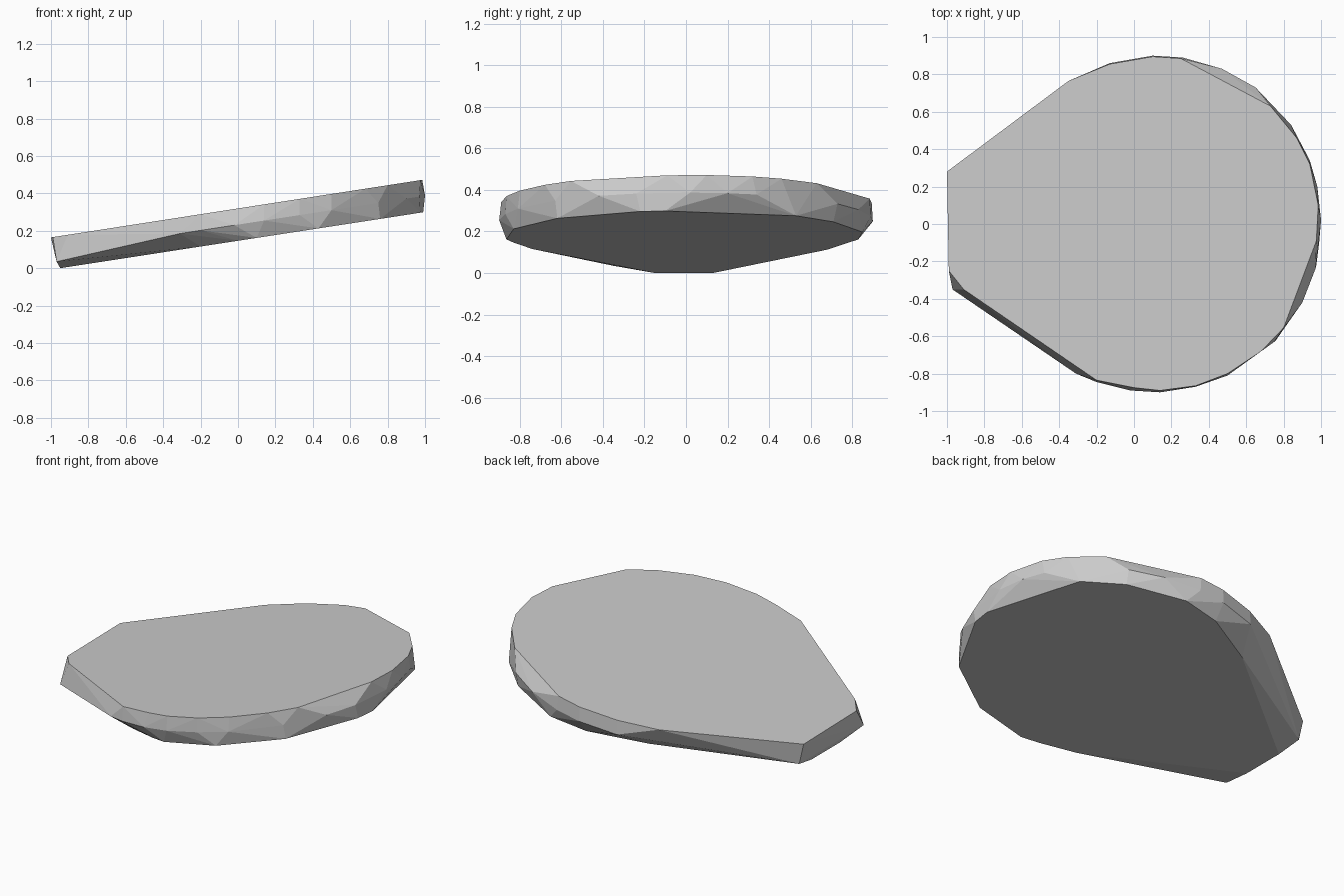
import bpy, bmesh

if "Cube" in bpy.data.objects:
    bpy.data.objects.remove(bpy.data.objects["Cube"])

# Sloping upper and lower planes of the slab
def lower(x):
    return 0.151 + 0.154 * x

def upper(x):
    return 0.324 + 0.155 * x

# Outlines as (x, y): flat top, bulging rim, flat underside
top = [(-1, .28), (-.99, -.25), (-.91, -.35), (-.2, -.835), (0, -.875), (.14, -.89),
       (.33, -.865), (.5, -.80), (.68, -.68), (.8, -.555), (.975, -.09), (.985, .1),
       (.94, .32), (.87, .46), (.73, .63), (.25, .885), (.1, .895), (-.13, .855),
       (-.35, .765)]
rim = [(-.31, -.8), (-.2, -.845), (-.02, -.89), (.14, -.9), (.33, -.87), (.5, -.81),
       (.75, -.63), (.9, -.42), (.97, -.24), (1, .02), (.98, .2), (.94, .34),
       (.85, .5), (.65, .73), (.47, .83), (.26, .89), (.1, .9), (-.13, .86)]
under = [(-.95, .13), (-.95, -.15), (-.2, -.74), (0, -.83), (.1, -.865), (.43, -.83),
         (.76, -.62), (.975, -.22), (.99, -.1), (.84, .53), (.65, .71),
         (.33, .85), (.1, .83), (0, .78), (-.22, .68)]
nose = [(-.97, -.35), (-.97, .28)]

bm = bmesh.new()
for outline, height in ((top, 1), (rim, .5), (under, 0), (nose, .22)):
    for x, y in outline:
        bm.verts.new((x, y, lower(x) + height * (upper(x) - lower(x))))

# Wrap the outlines in a faceted shell and merge the flat faces
hull = bmesh.ops.convex_hull(bm, input=bm.verts[:])
loose = [v for v in bm.verts if not v.link_faces]
bmesh.ops.delete(bm, geom=loose, context='VERTS')
bmesh.ops.dissolve_limit(bm, angle_limit=0.03, verts=bm.verts[:], edges=bm.edges[:])
bmesh.ops.recalc_face_normals(bm, faces=bm.faces[:])

# Stand on the ground
low = min(v.co.z for v in bm.verts)
bmesh.ops.translate(bm, verts=bm.verts[:], vec=(0, 0, -low))

mesh = bpy.data.meshes.new("flat_stone")
bm.to_mesh(mesh)
bm.free()
bpy.context.collection.objects.link(bpy.data.objects.new("flat_stone", mesh))
